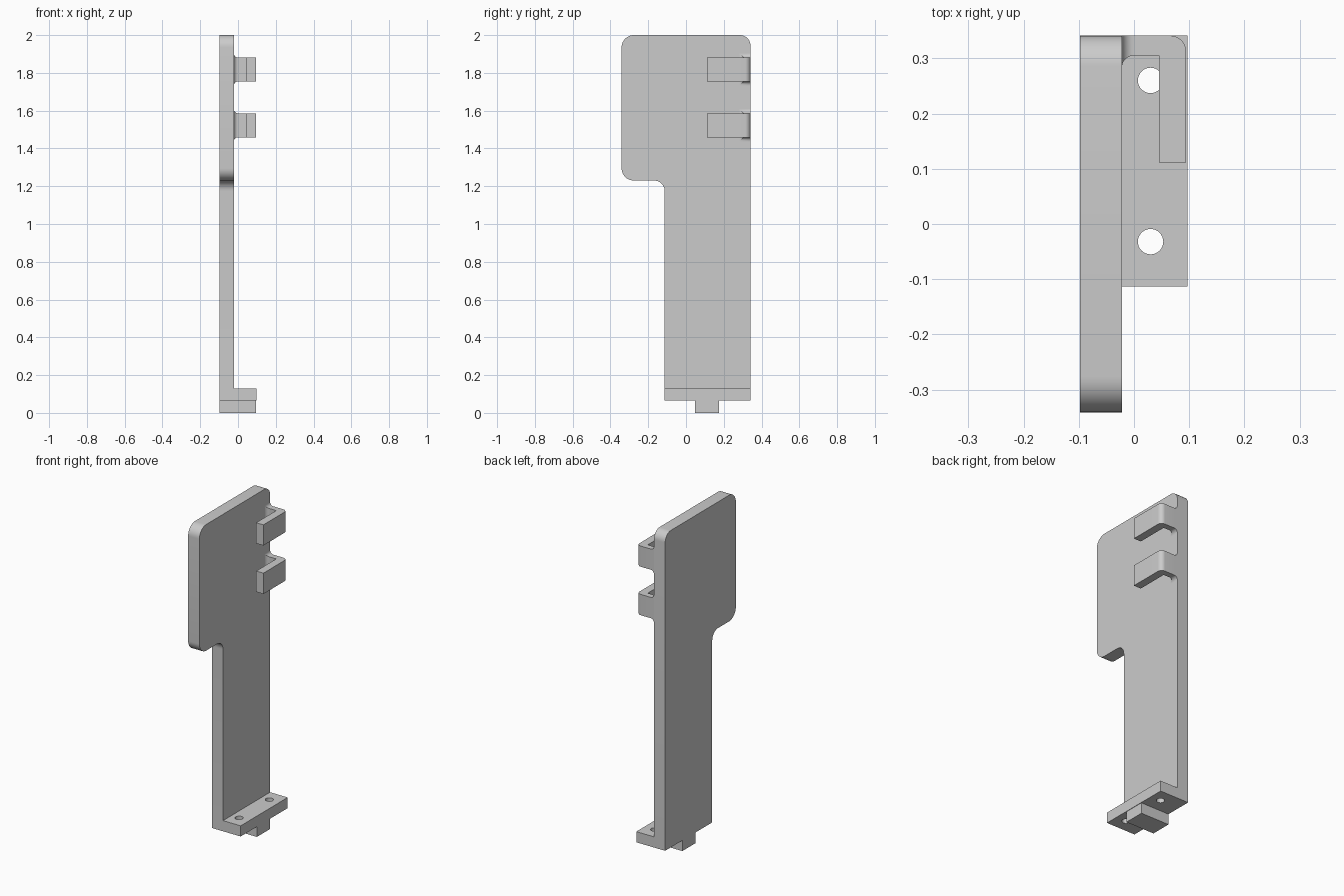
import bpy
import bmesh
import math
from mathutils import Vector

cube = bpy.data.objects.get("Cube")
if cube:
    bpy.data.objects.remove(cube, do_unlink=True)

grey = bpy.data.materials.new("plain grey")
grey.use_nodes = True
grey.diffuse_color = (0.6, 0.6, 0.6, 1)
grey.node_tree.nodes["Principled BSDF"].inputs["Base Color"].default_value = (0.6, 0.6, 0.6, 1)

PLATE_X0, PLATE_X1 = -0.098, -0.022
BACK = 0.341
FOOT_Z0, FOOT_Z1 = 0.065, 0.13
FRONT_EDGE = -0.113


def finish(name, bm):
    bmesh.ops.recalc_face_normals(bm, faces=bm.faces)
    mesh = bpy.data.meshes.new(name)
    bm.to_mesh(mesh)
    bm.free()
    obj = bpy.data.objects.new(name, mesh)
    bpy.context.collection.objects.link(obj)
    mesh.materials.append(grey)
    bpy.ops.object.select_all(action="DESELECT")
    obj.select_set(True)
    bpy.context.view_layer.objects.active = obj
    bpy.ops.object.shade_smooth_by_angle(angle=math.radians(30))
    return obj


def rounded(corners, steps=10):
    """Outline from (u, v, radius) right-angled corners."""
    out = []
    for i, (u, v, r) in enumerate(corners):
        p = Vector((u, v))
        if r == 0:
            out.append(p)
            continue
        a = (Vector(corners[i - 1][:2]) - p).normalized()
        b = (Vector(corners[(i + 1) % len(corners)][:2]) - p).normalized()
        centre = p + r * (a + b)
        for k in range(steps + 1):
            t = math.pi / 2 * k / steps
            out.append(centre - r * (b * math.cos(t) + a * math.sin(t)))
    return out


def loft(name, rings):
    """Closed solid through equal-sized rings of points."""
    bm = bmesh.new()
    loops = [[bm.verts.new(p) for p in ring] for ring in rings]
    for low, high in zip(loops, loops[1:]):
        for i in range(len(low)):
            bm.faces.new((low[i - 1], low[i], high[i], high[i - 1]))
    bm.faces.new(loops[0])
    bm.faces.new(loops[-1])
    return finish(name, bm)


def box(name, x0, x1, y0, y1, z0, z1):
    return loft(name, [[(x, y0, z0), (x, y1, z0), (x, y1, z1), (x, y0, z1)] for x in (x0, x1)])


# Upright plate with its wide rounded head
outline = rounded([
    (FRONT_EDGE, FOOT_Z0, 0), (BACK, FOOT_Z0, 0), (BACK, 2, 0.055),
    (-BACK, 2, 0.065), (-BACK, 1.23, 0.065), (FRONT_EDGE, 1.23, 0.055)])
loft("upright_plate", [[(x, y, z) for y, z in outline] for x in (PLATE_X0, PLATE_X1)])

# Foot with two screw holes
foot = box("foot", PLATE_X1, 0.097, FRONT_EDGE, BACK, FOOT_Z0, FOOT_Z1)
for y in (-0.032, 0.26):
    bpy.ops.mesh.primitive_cylinder_add(vertices=32, radius=0.023, depth=0.3, location=(0.03, y, 0.1))
    cutter = bpy.context.object
    cutter.hide_render = True
    cut = foot.modifiers.new("screw_hole", "BOOLEAN")
    cut.operation = "DIFFERENCE"
    cut.solver = "EXACT"
    cut.object = cutter
    bpy.context.view_layer.objects.active = foot
    bpy.ops.object.modifier_apply(modifier=cut.name)
    bpy.data.objects.remove(cutter, do_unlink=True)
bpy.ops.object.select_all(action="DESELECT")
foot.select_set(True)
bpy.context.view_layer.objects.active = foot
bpy.ops.object.shade_smooth_by_angle(angle=math.radians(30))

# Locating tab under the foot
box("locating_tab", PLATE_X0, 0.094, 0.048, 0.175, 0, FOOT_Z0)

# Two hooks, each with a flared root
FLARE = 0.022
ARM_Y = 0.305
ROOT_X = PLATE_X1 + FLARE
hook_outline = rounded([
    (ROOT_X, ARM_Y, 0), (0.045, ARM_Y, 0), (0.045, 0.111, 0),
    (0.094, 0.111, 0), (0.094, BACK, 0.028), (ROOT_X, BACK, 0)])

for label, z0, z1 in (("lower", 1.459, 1.586), ("upper", 1.755, 1.881)):
    loft(label + "_hook", [[(x, y, z) for x, y in hook_outline] for z in (z0, z1)])
    rings = []
    for k in range(9):
        t = math.pi / 2 * k / 8
        x = PLATE_X1 + FLARE * (1 - math.cos(t))
        grow = FLARE * (1 - math.sin(t))
        y = ARM_Y - grow
        rings.append([(x, y, z0 - grow), (x, BACK, z0 - grow),
                      (x, BACK, z1 + grow), (x, y, z1 + grow)])
    loft(label + "_hook_root", rings)
